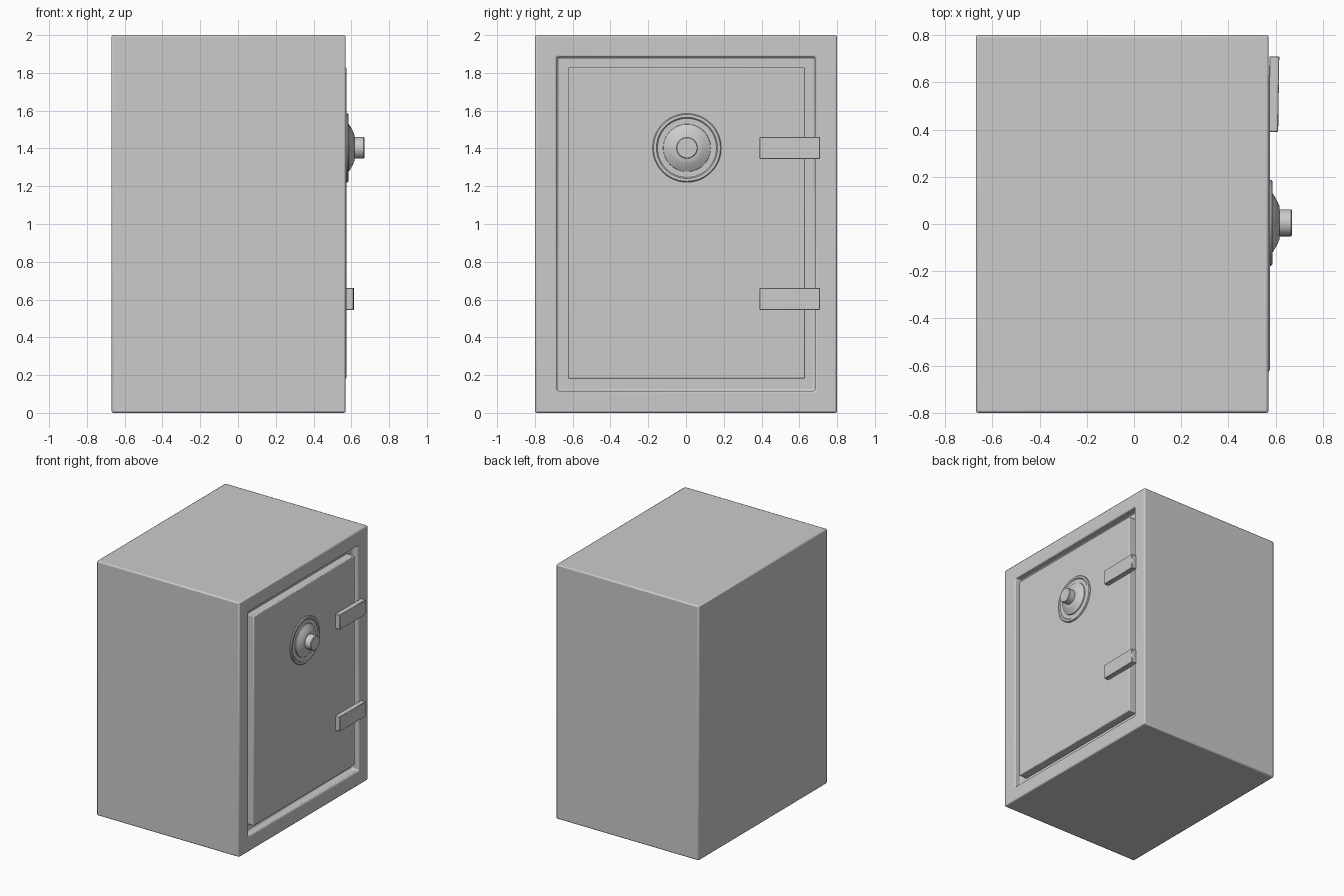
import bpy, bmesh, math
from mathutils import Matrix, Vector

if "Cube" in bpy.data.objects:
    bpy.data.objects.remove(bpy.data.objects["Cube"])


def finish(name, bm, bevel=0.0, segments=2):
    bmesh.ops.recalc_face_normals(bm, faces=bm.faces)
    mesh = bpy.data.meshes.new(name)
    bm.to_mesh(mesh)
    bm.free()
    obj = bpy.data.objects.new(name, mesh)
    bpy.context.collection.objects.link(obj)
    if bevel:
        mod = obj.modifiers.new("Bevel", 'BEVEL')
        mod.width = bevel
        mod.segments = segments
        mod.limit_method = 'ANGLE'
    bpy.ops.object.select_all(action='DESELECT')
    obj.select_set(True)
    bpy.context.view_layer.objects.active = obj
    bpy.ops.object.shade_smooth_by_angle(angle=math.radians(35))
    return obj


def box(lo, hi):
    lo, hi = Vector(lo), Vector(hi)
    bm = bmesh.new()
    bmesh.ops.create_cube(bm, size=1, matrix=Matrix.Translation((lo + hi) / 2)
                          @ Matrix.Diagonal((*(hi - lo), 1)))
    return bm


def lathe(name, profile, centre, steps=48):
    # profile of (x, radius) points spun around the x axis
    bm = bmesh.new()
    verts = [bm.verts.new((x, r, 0)) for x, r in profile]
    edges = [bm.edges.new(pair) for pair in zip(verts, verts[1:])]
    bmesh.ops.spin(bm, geom=verts + edges, cent=(0, 0, 0), axis=(1, 0, 0),
                   angle=math.tau, steps=steps)
    bmesh.ops.remove_doubles(bm, verts=bm.verts, dist=1e-5)
    bmesh.ops.translate(bm, verts=bm.verts, vec=centre)
    return finish(name, bm)


# Body with a recessed door opening on the +x side
bm = box((-0.67, -0.8, 0), (0.57, 0.8, 2))
face = max(bm.faces, key=lambda f: f.calc_center_median().x)
bmesh.ops.inset_region(bm, faces=[face], thickness=0.165)
hole = bmesh.ops.extrude_face_region(bm, geom=[face])
bmesh.ops.delete(bm, geom=[face], context='FACES_ONLY')
bmesh.ops.translate(bm, vec=(-0.06, 0, 0),
                    verts=[v for v in hole["geom"] if isinstance(v, bmesh.types.BMVert)])
finish("safe_body", bm, 0.01)

# Door slab, standing just proud of the frame
finish("door", box((0.505, -0.625, 0.182), (0.575, 0.63, 1.828)), 0.006)

# Hinge straps, leaning out slightly towards the frame
for label, z in (("upper", 1.403), ("lower", 0.603)):
    bm = box((0.571, 0.39, z - 0.058), (0.613, 0.71, z + 0.058))
    for v in bm.verts:
        v.co.x += (v.co.y - 0.55) * 0.015
    finish(label + "_hinge", bm, 0.003, 1)

# Combination dial: rimmed plate, domed cone and knob
lathe("dial_plate", [(0.565, 0), (0.565, 0.182), (0.58, 0.182), (0.586, 0.177),
                     (0.586, 0.162), (0.58, 0.156), (0.58, 0)], (0, 0.005, 1.403))
lathe("dial_cone", [(0.575, 0), (0.575, 0.127), (0.587, 0.125), (0.599, 0.106),
                    (0.61, 0.085), (0.617, 0.068), (0.617, 0)], (0, 0.005, 1.403))
lathe("dial_knob", [(0.61, 0), (0.61, 0.057), (0.665, 0.057), (0.669, 0.053),
                    (0.669, 0)], (0, 0.005, 1.403))
